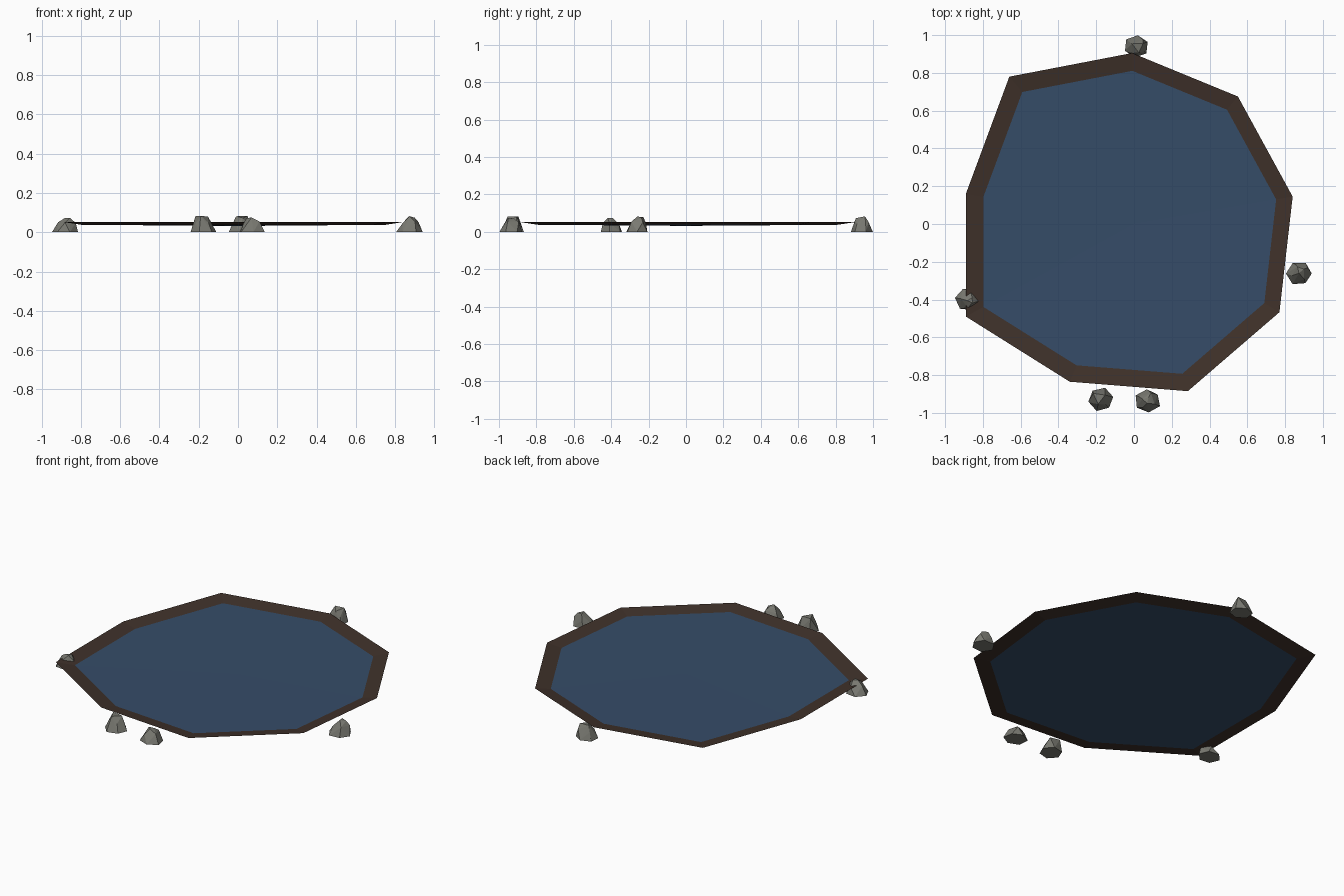
import bpy, bmesh, math, random

if "Cube" in bpy.data.objects:
    bpy.data.objects.remove(bpy.data.objects["Cube"])

def material(name, rgb):
    m = bpy.data.materials.new(name)
    m.diffuse_color = (*rgb, 1)
    m.use_nodes = True
    m.node_tree.nodes["Principled BSDF"].inputs["Base Color"].default_value = m.diffuse_color
    return m

WATER = material("water blue", (0.036, 0.073, 0.138))
MUD = material("mud brown", (0.050, 0.031, 0.023))
STONE = material("stone grey", (0.19, 0.19, 0.165))

# Irregular nine-sided shoreline
SHORE = [(-0.66, 0.78), (-0.89, 0.16), (-0.89, -0.49), (-0.34, -0.835), (0.285, -0.885),
         (0.77, -0.467), (0.84, 0.145), (0.55, 0.675), (-0.01, 0.905)]
INNER = 0.896

def finish(name, bm, mat):
    me = bpy.data.meshes.new(name)
    bm.to_mesh(me)
    bm.free()
    me.materials.append(mat)
    ob = bpy.data.objects.new(name, me)
    bpy.context.collection.objects.link(ob)
    return ob

def ring(bm, s, z):
    return [bm.verts.new((x * s, y * s, z)) for x, y in SHORE]

# Bank: ring sloping down to the water
bm = bmesh.new()
a, b = ring(bm, 1, 0.052), ring(bm, INNER, 0.038)
for i in range(9):
    j = (i + 1) % 9
    bm.faces.new((a[i], a[j], b[j], b[i]))
finish("bank", bm, MUD)

# Water: shallow dished fan
bm = bmesh.new()
b = ring(bm, INNER, 0.038)
c = bm.verts.new((0, 0, 0.032))
for i in range(9):
    bm.faces.new((b[i], b[(i + 1) % 9], c))
finish("water", bm, WATER)

# Stones: wide base, narrow offset crown; (x, y, rotation, crown size, crown dx, dy)
STONES = [(0.012, 0.940, 0.4, 0.5, 0.01, 0.0),
          (0.875, -0.262, 0.0, 0.3, 0.005, 0.02),
          (-0.880, -0.400, 0.9, 0.25, 0.015, -0.005),
          (-0.175, -0.928, 0.2, 0.55, -0.01, 0.01),
          (0.073, -0.936, 0.6, 0.3, -0.01, 0.005)]
random.seed(4)
for n, (x, y, rot, crown, dx, dy) in enumerate(STONES):
    bm = bmesh.new()
    for count, rad, z, ox, oy, turn in ((6, 0.069, 0, 0, 0, 0),
                                        (4, 0.048, 0.05, dx / 2, dy / 2, 0.5),
                                        (3, 0.069 * crown, 0.078, dx, dy, 0.2)):
        for k in range(count):
            t = rot + turn + k * math.tau / count
            r = rad * random.uniform(0.92, 1.04)
            h = z + (random.uniform(-0.008, 0.006) if z else 0)
            bm.verts.new((x + ox + r * math.cos(t), y + oy + r * 0.92 * math.sin(t), h))
    res = bmesh.ops.convex_hull(bm, input=bm.verts)
    bmesh.ops.delete(bm, geom=[v for v in bm.verts if not v.link_faces], context='VERTS')
    bmesh.ops.recalc_face_normals(bm, faces=bm.faces)
    finish(f"stone_{n + 1}", bm, STONE)
